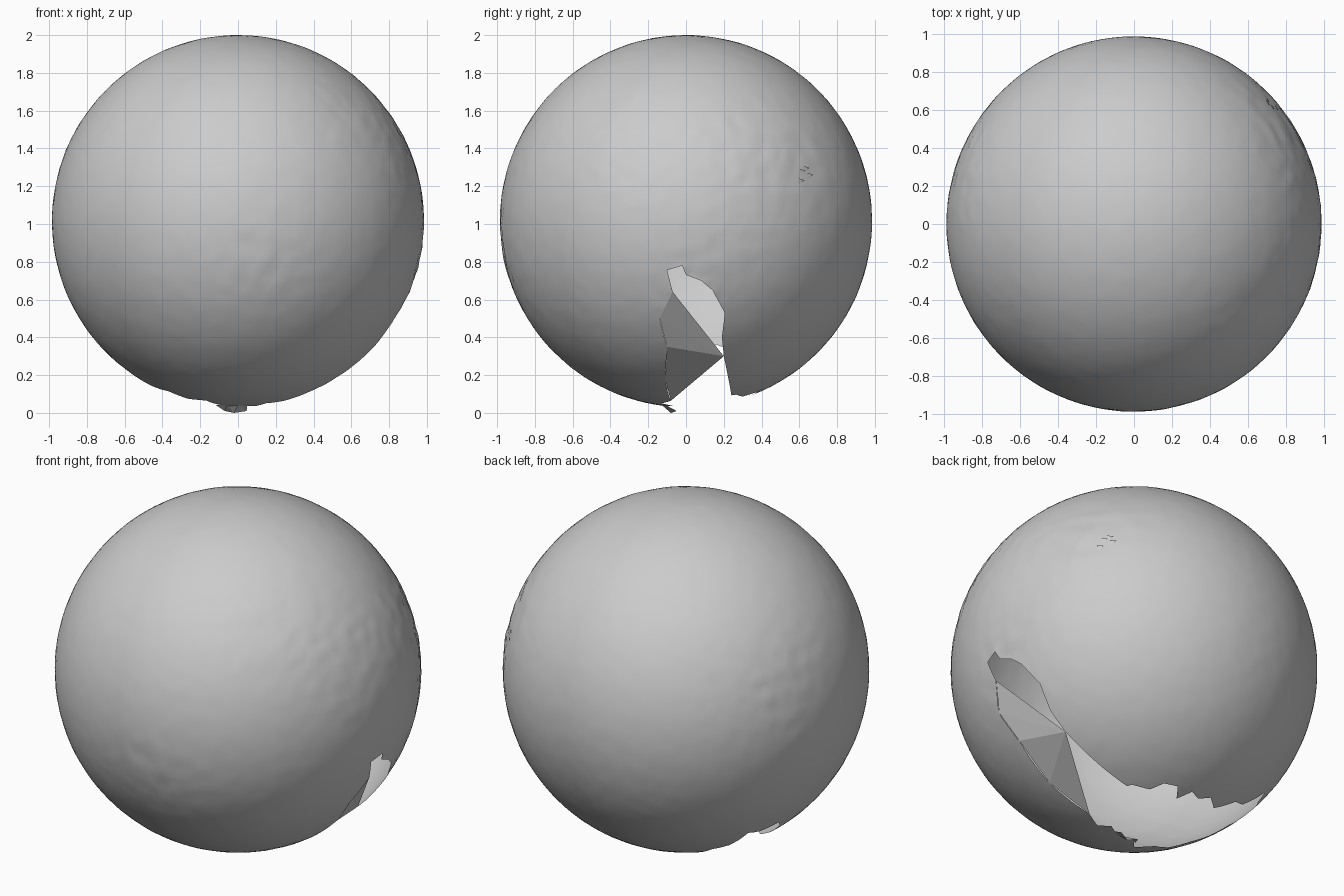
import bpy, bmesh, math
from mathutils import Vector, noise, geometry

R = 0.985
CENTRE = Vector((0, 0, 1.015))

if "Cube" in bpy.data.objects:
    bpy.data.objects.remove(bpy.data.objects["Cube"])

grey = bpy.data.materials.new("plain grey")
grey.use_nodes = True
grey.diffuse_color = (0.6, 0.6, 0.6, 1)
grey.node_tree.nodes["Principled BSDF"].inputs["Base Color"].default_value = (0.6, 0.6, 0.6, 1)


def side_point(y, z):
    """Point on the +x half of the ball, relative to its centre."""
    z -= CENTRE.z
    return Vector((math.sqrt(R * R - y * y - z * z), y, z))


def under_point(x, y):
    """Point on the lower half of the ball, relative to its centre."""
    return Vector((x, y, -math.sqrt(R * R - x * x - y * y)))


def make_object(name, bm):
    mesh = bpy.data.meshes.new(name)
    bm.to_mesh(mesh)
    bm.free()
    mesh.materials.append(grey)
    obj = bpy.data.objects.new(name, mesh)
    obj.location = CENTRE
    bpy.context.collection.objects.link(obj)
    return obj


def make_triangles(name, triangles):
    bm = bmesh.new()
    for tri in triangles:
        bm.faces.new([bm.verts.new(p) for p in tri])
    bmesh.ops.remove_doubles(bm, verts=bm.verts, dist=0.0005)
    return make_object(name, bm)


# Outline of the torn opening: side tear, fan edge, then the ragged underside
pivot = side_point(0.2, 0.3)
side_tear = [side_point(*p) for p in (
    (0.19, 0.4), (0.205, 0.53), (0.14, 0.65), (0.08, 0.7), (0, 0.73),
    (-0.02, 0.78), (-0.1, 0.755))]
fan_edge = [side_point(*p) for p in ((-0.07, 0.64), (-0.14, 0.5), (-0.1, 0.35))]
fan_edge += [under_point(0.5, -0.11), under_point(0.245, -0.08)]
under_tear = [under_point(*p) for p in (
    (0.15, -0.13), (0.1, -0.07), (0, -0.13), (-0.08, -0.1), (-0.17, -0.2),
    (-0.26, -0.13), (-0.37, -0.15), (-0.45, -0.05), (-0.54, -0.01),
    (-0.6, 0.08), (-0.67, 0.08), (-0.72, 0.16), (-0.66, 0.25), (-0.64, 0.33),
    (-0.5, 0.31), (-0.42, 0.35), (-0.3, 0.31), (-0.22, 0.38), (-0.15, 0.36),
    (-0.08, 0.39), (-0.03, 0.32), (0.02, 0.39), (0.1, 0.37), (0.14, 0.3),
    (0.236, 0.265), (0.25, 0.24))]
outline = [pivot] + side_tear + fan_edge + under_tear
edges = list(zip(outline, outline[1:] + outline[:1]))


def inside(p):
    """Is the direction p within the outline, as projected from the centre?"""
    if p.z > -0.1:
        return False
    x, y = p.x / -p.z, p.y / -p.z
    hit = False
    for a, b in edges:
        ax, ay, bx, by = a.x / -a.z, a.y / -a.z, b.x / -b.z, b.y / -b.z
        if (ay > y) != (by > y) and x < ax + (bx - ax) * (y - ay) / (by - ay):
            hit = not hit
    return hit


def near(p, a, b):
    q, t = geometry.intersect_point_line(p, a, b)
    return (p - a.lerp(b, min(1, max(0, t)))).length < 0.09


# Shell: a fine ball, split along the outline and opened
bm = bmesh.new()
bmesh.ops.create_icosphere(bm, subdivisions=6, radius=R)
for a, b in edges:
    faces = [f for f in bm.faces if near(f.calc_center_median(), a, b)]
    geom = set(faces)
    for f in faces:
        geom.update(f.edges)
        geom.update(f.verts)
    bmesh.ops.bisect_plane(bm, geom=list(geom), plane_co=(0, 0, 0),
                           plane_no=a.cross(b).normalized(), dist=0.0001)
torn = [f for f in bm.faces if inside(f.calc_center_median())]
bmesh.ops.delete(bm, geom=torn, context="FACES")

# Faint unevenness, stronger in a few rough patches
patches = [(Vector((0.8, 0.45, 0.3)), 0.4, 0.009), (Vector((0.15, -0.95, -0.2)), 0.3, 0.006),
           (Vector((0.85, -0.3, 0.4)), 0.4, 0.006), (Vector((-0.85, 0.3, 0.25)), 0.35, 0.006),
           (Vector((0.9, 0.05, -0.25)), 0.3, 0.006), (Vector((0.6, -0.5, 0.6)), 0.3, 0.005)]
for v in bm.verts:
    amount = 0.0015 + sum(s * math.exp(-((v.co - c).length / r) ** 2 * 2) for c, r, s in patches)
    v.co *= 1 + amount * (noise.noise(v.co * 16) - 0.15)
shell = make_object("shell", bm)
bpy.context.view_layer.objects.active = shell
shell.select_set(True)
bpy.ops.object.shade_smooth_by_angle(angle=math.radians(30))

# Flat fan of large facets beside the side tear
make_triangles("flat_fan", [(pivot, a, b) for a, b in zip(fan_edge, fan_edge[1:])])

# Crumpled flap hanging from the front edge of the underside
rim = [Vector((x, -0.13 + 0.02 * (i % 2), -0.972)) for i, x in enumerate((-0.12, -0.06, 0, 0.05))]
tips = [Vector((x, -0.05 - 0.03 * (i % 2), z)) for i, (x, z) in enumerate(
    ((-0.07, -1.005), (-0.02, -1.015), (0.045, -1.005)))]
flap = []
for i, tip in enumerate(tips):
    flap.append((rim[i], rim[i + 1], tip))
    if i:
        flap.append((rim[i], tip, tips[i - 1]))
make_triangles("torn_flap", flap)

# Tiny loose shards on the rough side patch
shards = []
for y, z in ((0.6, 1.29), (0.64, 1.27), (0.595, 1.24), (0.62, 1.305)):
    p = side_point(y, z) * 1.006
    shards.append((p, p + Vector((-0.02, 0.03, -0.01)), p + Vector((0.0, -0.005, -0.035))))
make_triangles("side_shards", shards)
